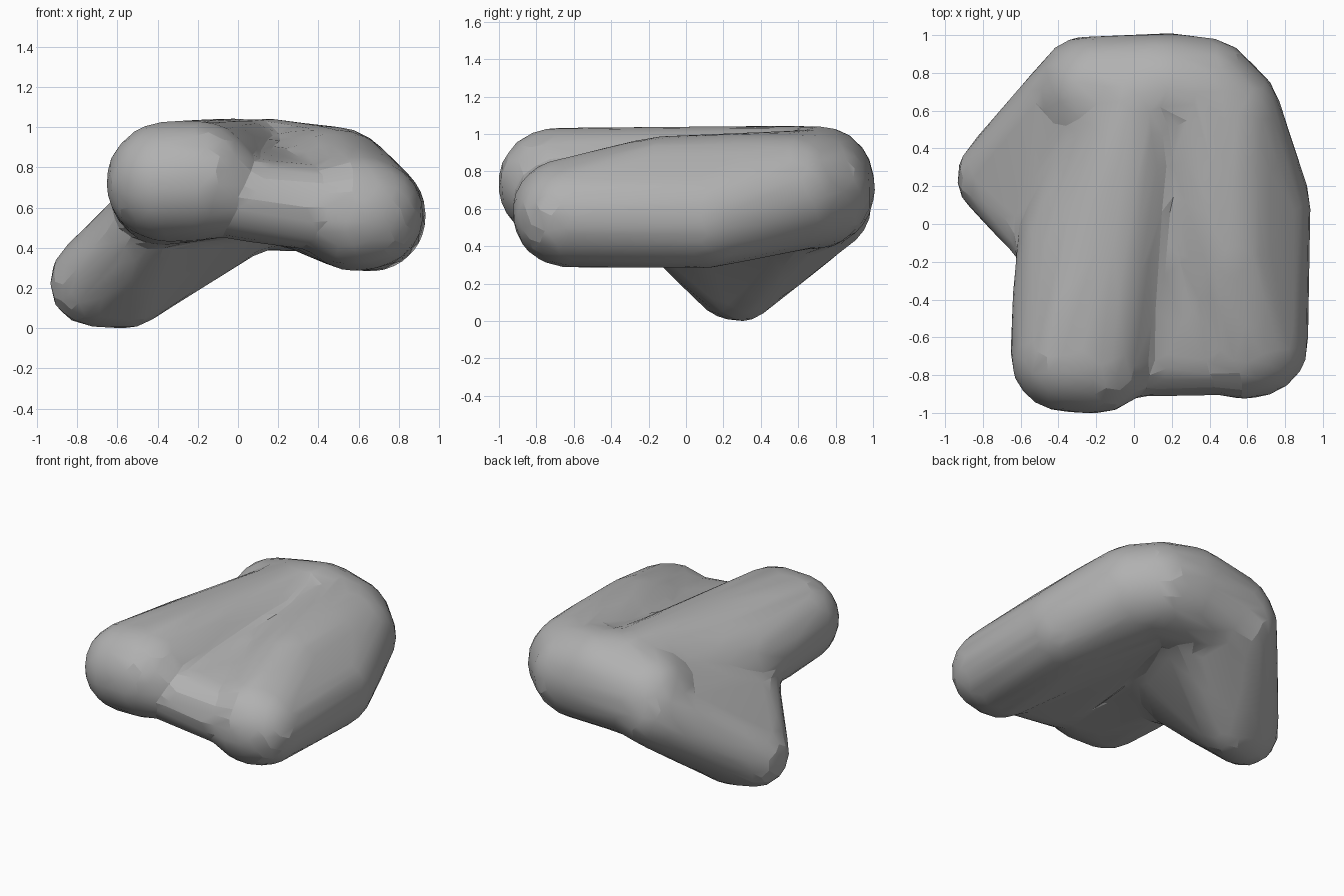
import bpy, bmesh
from mathutils import Vector

old = bpy.data.objects.get("Cube")
if old:
    bpy.data.objects.remove(old, do_unlink=True)

stone = bpy.data.materials.new("grey stone")
stone.use_nodes = True
GREY = (0.44, 0.44, 0.44, 1)
stone.diffuse_color = GREY
bsdf = stone.node_tree.nodes["Principled BSDF"]
bsdf.inputs["Base Color"].default_value = GREY
bsdf.inputs["Roughness"].default_value = 0.9

ALLOWANCE = 0.016  # extra radius that the wear takes off again


def add_lobe(target, balls):
    """Add one convex skin wrapped round several balls (x, y, z, radius)."""
    points = bmesh.new()
    for x, y, z, r in balls:
        made = bmesh.ops.create_icosphere(points, subdivisions=3, radius=r + ALLOWANCE)
        bmesh.ops.translate(points, verts=made["verts"], vec=(x, y, z))
    bmesh.ops.delete(points, geom=points.edges[:], context="EDGES_FACES")
    bmesh.ops.convex_hull(points, input=points.verts)
    spare = [v for v in points.verts if not v.link_faces]
    bmesh.ops.delete(points, geom=spare, context="VERTS")
    bmesh.ops.recalc_face_normals(points, faces=points.faces)
    temp = bpy.data.meshes.new("lobe")
    points.to_mesh(temp)
    points.free()
    target.from_mesh(temp)
    bpy.data.meshes.remove(temp)


lobes = [
    # high ridge running front to back
    [(-.36, -.70, .72, .285), (-.2, -.71, .725, .285), (-.37, -.35, .68, .26),
     (-.34, -.1, .68, .26), (-.15, 0, .74, .27), (.0, .65, .745, .28)],
    # low ridge on the other side
    [(.58, -.64, .57, .28), (.65, -.64, .56, .26), (.66, .1, .55, .265),
     (.5, -.15, .68, .285), (.48, .3, .68, .30), (.47, .57, .68, .30),
     (.32, .68, .7, .30)],
    # saddle between the ridges
    [(.03, -.71, .63, .19), (.58, -.69, .57, .20), (.2, .6, .70, .25)],
    # rounded back
    [(-.2, .7, .68, .285), (.15, .71, .74, .285), (.2, .69, .7, .31),
     (.36, .68, .69, .30)],
    # sloping foot
    [(-.72, .25, .22, .21), (-.56, .29, .2, .2), (-.25, .73, .62, .255),
     (-.45, -.05, .5, .2), (-.12, .05, .71, .25), (.05, .6, .64, .25)],
]

# fuse the lobes into one worn, faceted stone
bm = bmesh.new()
for balls in lobes:
    add_lobe(bm, balls)
mesh = bpy.data.meshes.new("boulder")
bm.to_mesh(mesh)
bm.free()
rock = bpy.data.objects.new("boulder", mesh)
bpy.context.collection.objects.link(rock)

fuse = rock.modifiers.new("fuse", "REMESH")
fuse.mode = "VOXEL"
fuse.voxel_size = 0.035
wear = rock.modifiers.new("wear", "SMOOTH")
wear.factor = 0.5
wear.iterations = 14
facet = rock.modifiers.new("facet", "DECIMATE")
facet.ratio = 0.06

graph = bpy.context.evaluated_depsgraph_get()
rock.data = bpy.data.meshes.new_from_object(rock.evaluated_get(graph))
rock.modifiers.clear()
rock.data.name = "boulder"

# rest the stone on the ground
lowest = min(v.co.z for v in rock.data.vertices)
for v in rock.data.vertices:
    v.co -= Vector((0, 0, lowest))

rock.data.materials.clear()
rock.data.materials.append(stone)
bpy.context.view_layer.objects.active = rock
rock.select_set(True)
bpy.ops.object.shade_smooth_by_angle(angle=0.25)
